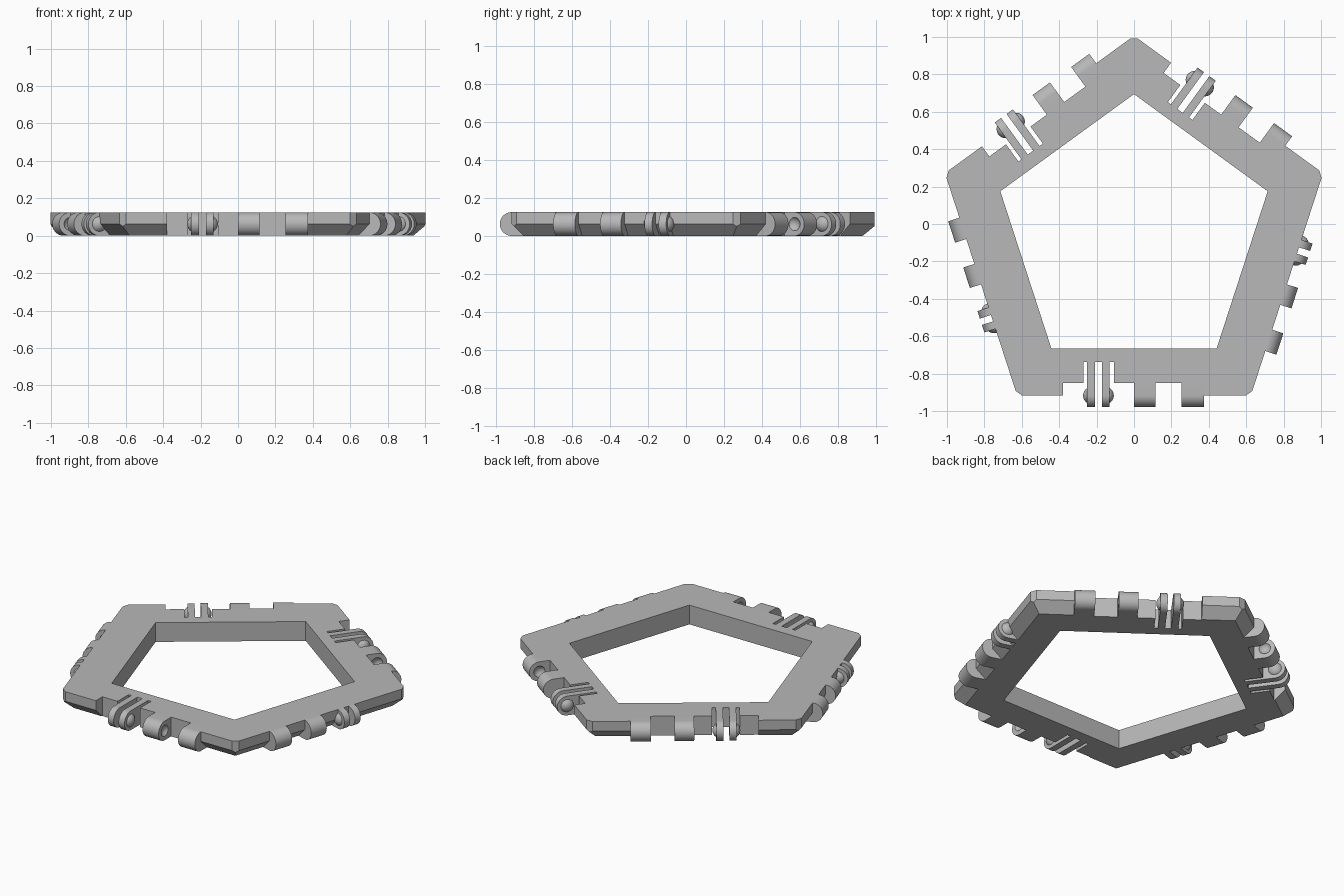
import bpy, bmesh, math
from mathutils import Matrix, Vector

if "Cube" in bpy.data.objects:
    bpy.data.objects.remove(bpy.data.objects["Cube"])

H = 0.125                 # plate thickness
MID = H / 2               # height of the hinge axis
CY = -0.057               # pentagon centre in y
INNER, OUTER = 0.608, 0.86   # apothems of the opening and the outer edge
WALL, SLIT_END = 0.793, 0.68
COS = math.cos(math.pi / 5)

grey = bpy.data.materials.new("plain grey")
grey.use_nodes = True
grey.diffuse_color = (0.48, 0.48, 0.48, 1)
grey.node_tree.nodes["Principled BSDF"].inputs["Base Color"].default_value = grey.diffuse_color


def make(name, bm, matrix=None):
    if matrix:
        bm.transform(matrix)
    bmesh.ops.recalc_face_normals(bm, faces=bm.faces[:])
    mesh = bpy.data.meshes.new(name)
    bm.to_mesh(mesh)
    bm.free()
    mesh.materials.append(grey)
    ob = bpy.data.objects.new(name, mesh)
    bpy.context.collection.objects.link(ob)
    return ob


def cut(ob, cutter):
    mod = ob.modifiers.new("cut", "BOOLEAN")
    mod.operation, mod.solver, mod.object = "DIFFERENCE", "EXACT", cutter
    bpy.context.view_layer.objects.active = ob
    bpy.ops.object.modifier_apply(modifier=mod.name)
    bpy.data.objects.remove(cutter)


def smooth(ob):
    bpy.ops.object.select_all(action="DESELECT")
    ob.select_set(True)
    bpy.context.view_layer.objects.active = ob
    bpy.ops.object.shade_smooth_by_angle(angle=math.radians(35))


def extrude(bm, points, step):
    face = bm.faces.new([bm.verts.new(p) for p in points])
    new = bmesh.ops.extrude_face_region(bm, geom=[face])["geom"]
    bmesh.ops.translate(bm, vec=step, verts=[v for v in new if isinstance(v, bmesh.types.BMVert)])


def box(bm, x0, x1, y0, y1):
    m = Matrix.Translation(((x0 + x1) / 2, (y0 + y1) / 2, MID))
    bmesh.ops.create_cube(bm, size=1, matrix=m @ Matrix.Diagonal((x1 - x0, y1 - y0, 2 * H, 1)))


def pentagon(apothem, z):
    r = apothem / COS
    return [Vector((r * math.cos(a), r * math.sin(a) + CY, z))
            for a in (math.radians(90 + 72 * i) for i in range(5))]


# Hinge layout along the front edge; the other four edges use its mirror image
SIDES = {"front": -90, "left_front": -18, "left_back": 54, "right_back": 126, "right_front": 198}
PRONGS = [(-0.25, -0.208), (-0.172, -0.13)]
SLITS = [(-0.27, -0.25), (-0.208, -0.172), (-0.13, -0.108)]
KNUCKLES = [(0.0, 0.115), (0.255, 0.375)]


def side_matrix(name):
    m = Matrix.Translation((0, CY, 0)) @ Matrix.Rotation(math.radians(SIDES[name] + 90), 4, "Z")
    return m if name == "front" else m @ Matrix.Diagonal((-1, 1, 1, 1))


# Pentagon plate: clipped corners, sloped lower half of the rim
bm = bmesh.new()
CLIP = 0.026
for z in (MID, H):
    ring = pentagon(OUTER, z)
    for i, p in enumerate(ring):
        for q in (ring[i - 1], ring[(i + 1) % 5]):
            bm.verts.new(p + (q - p).normalized() * CLIP)
drop = CLIP * math.cos(math.radians(54)) * COS
for p in pentagon(OUTER - drop, MID - drop) + pentagon(OUTER - MID, 0):
    bm.verts.new(p)
bmesh.ops.convex_hull(bm, input=bm.verts[:])
bmesh.ops.dissolve_limit(bm, angle_limit=0.01, verts=bm.verts[:], edges=bm.edges[:])
frame = make("pentagon_frame", bm)

# Central opening
bm = bmesh.new()
extrude(bm, pentagon(INNER, -H), (0, 0, 3 * H))
cut(frame, make("opening_cutter", bm))


# Hinge recesses, then the slits that free the flexible prongs
def cut_sides(spans, y0, y1):
    for side in SIDES:
        b = bmesh.new()
        for x0, x1 in spans:
            box(b, x0, x1, y0, y1)
        cut(frame, make("recess_cutter", b, side_matrix(side)))


cut_sides([(-0.38, 0.375)], -1.1, -WALL)
cut_sides(SLITS, -WALL - 0.02, -SLIT_END)


def lug(x0, x1):
    b = bmesh.new()
    arc = [(x0, -OUTER - MID * math.sin(a), MID - MID * math.cos(a))
           for a in (math.pi * i / 20 for i in range(21))]
    extrude(b, [(x0, -WALL, 0)] + arc + [(x0, -WALL, H)], (x1 - x0, 0, 0))
    return b


def ball(x, radius):
    b = bmesh.new()
    m = Matrix.Translation((x, -OUTER, MID)) @ Matrix.Rotation(math.pi / 2, 4, "Y")
    bmesh.ops.create_uvsphere(b, u_segments=32, v_segments=24, radius=radius, matrix=m)
    return b


BALL, SINK = 0.0475, 0.0255   # ball radius and how far its centre lies inside the face
for side in SIDES:
    m = side_matrix(side)
    # Rounded knuckles with a dimple on their facing sides
    for (x0, x1), face, d in zip(KNUCKLES, (KNUCKLES[0][1], KNUCKLES[1][0]), (1, -1)):
        part = "inner" if d > 0 else "outer"
        knuckle = make(f"{side}_{part}_knuckle", lug(x0, x1), m)
        cut(knuckle, make("dimple_cutter", ball(face + d * SINK, BALL - 0.004), m))
        smooth(knuckle)
    # Paired prongs with a domed stud on their outer sides
    for (x0, x1), face, d in zip(PRONGS, (PRONGS[0][0], PRONGS[1][1]), (-1, 1)):
        part = "outer" if d < 0 else "inner"
        smooth(make(f"{side}_{part}_prong", lug(x0, x1), m))
        b = ball(face - d * SINK, BALL)
        bmesh.ops.bisect_plane(b, geom=b.verts[:] + b.edges[:] + b.faces[:],
                               plane_co=(face - d * 0.005, 0, 0), plane_no=(d, 0, 0), clear_inner=True)
        bmesh.ops.holes_fill(b, edges=[e for e in b.edges if e.is_boundary], sides=0)
        smooth(make(f"{side}_{part}_stud", b, m))
